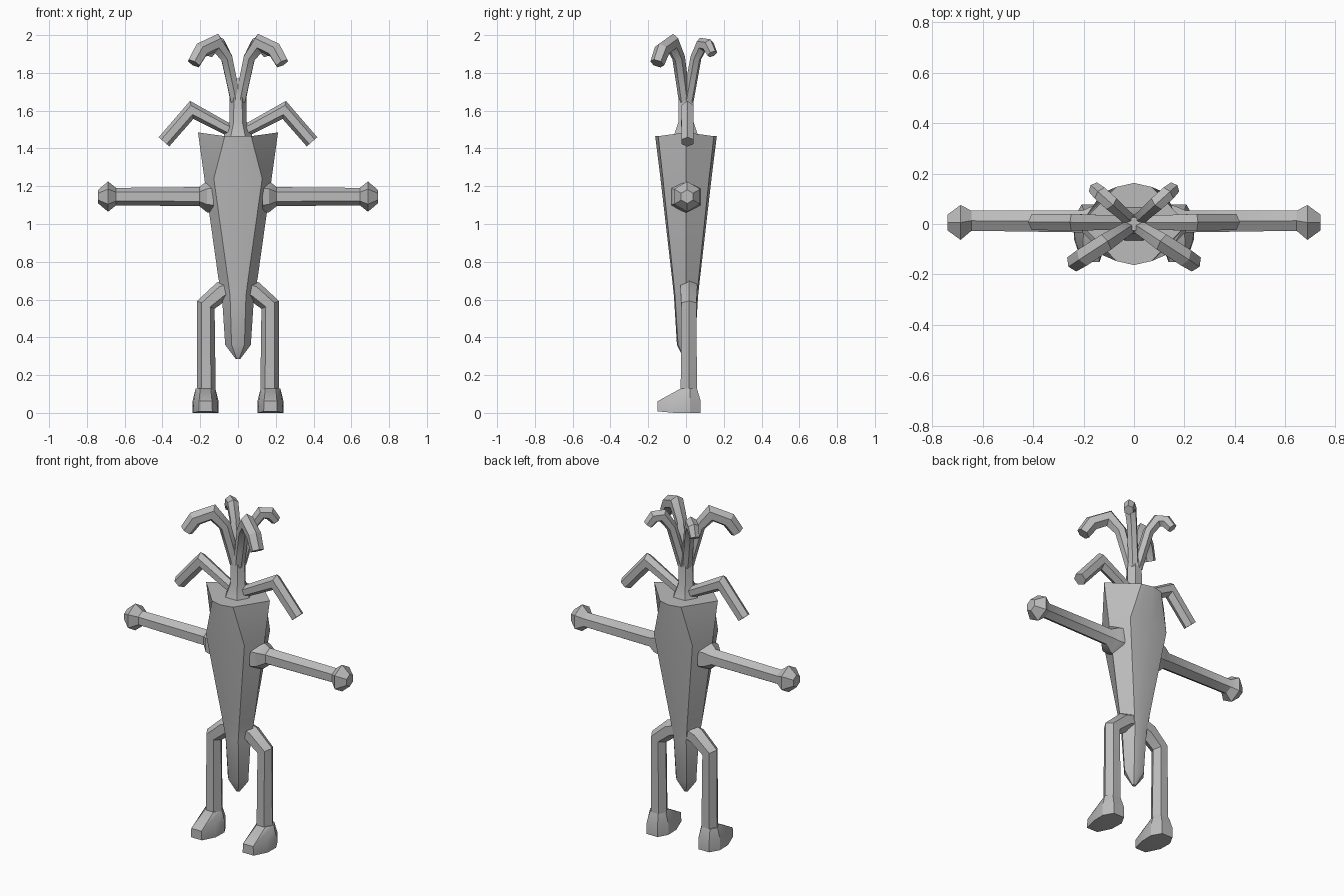
import bpy, bmesh, math
from mathutils import Vector

if "Cube" in bpy.data.objects:
    bpy.data.objects.remove(bpy.data.objects["Cube"])

grey = bpy.data.materials.new("plain grey")
grey.diffuse_color = (0.5, 0.5, 0.5, 1)
grey.use_nodes = True
grey.node_tree.nodes["Principled BSDF"].inputs["Base Color"].default_value = grey.diffuse_color


def finish(name, bm):
    """Turn a bmesh into a named object with sharp-edged smooth shading."""
    bmesh.ops.recalc_face_normals(bm, faces=bm.faces)
    mesh = bpy.data.meshes.new(name)
    bm.to_mesh(mesh)
    bm.free()
    mesh.materials.append(grey)
    ob = bpy.data.objects.new(name, mesh)
    bpy.context.collection.objects.link(ob)
    bpy.ops.object.select_all(action='DESELECT')
    ob.select_set(True)
    bpy.context.view_layer.objects.active = ob
    bpy.ops.object.shade_smooth_by_angle(angle=math.radians(30))
    return ob


def loft(name, rings):
    """Skin a list of equal-length point rings and cap both ends."""
    bm = bmesh.new()
    vs = [[bm.verts.new(p) for p in ring] for ring in rings]
    n = len(vs[0])
    for a, b in zip(vs, vs[1:]):
        for i in range(n):
            j = (i + 1) % n
            bm.faces.new((a[i], a[j], b[j], b[i]))
    bm.faces.new(vs[0][::-1])
    bm.faces.new(vs[-1])
    return finish(name, bm)


def limb(name, path, radii, side, turn=0.0):
    """Six-sided tube along a planar path; side is the plane's normal."""
    pts = [Vector(p) for p in path]
    side = Vector(side).normalized()
    rings = []
    for i, p in enumerate(pts):
        dirs = []
        if i > 0:
            dirs.append((p - pts[i - 1]).normalized())
        if i < len(pts) - 1:
            dirs.append((pts[i + 1] - p).normalized())
        t = sum(dirs, Vector()).normalized()
        up = t.cross(side).normalized()
        miter = 1 / max(0.7, t.dot(dirs[0]))
        r = radii[i]
        ring = []
        for k in range(6):
            a = turn + k * math.pi / 3
            ring.append(p + side * r * math.cos(a) + up * r * miter * math.sin(a))
        rings.append(ring)
    return loft(name, rings)


# Tapering root body: z, side reach, edge x, edge y, front reach, rim lift
rings = []
for z, w, ex, ey, f, lift in [(0.285, 0.012, 0.006, 0.008, 0.01, 0),
                              (0.36, 0.068, 0.034, 0.042, 0.048, 0),
                              (0.62, 0.085, 0.042, 0.058, 0.064, 0),
                              (0.72, 0.105, 0.055, 0.068, 0.075, 0),
                              (1.24, 0.178, 0.128, 0.122, 0.135, 0),
                              (1.465, 0.212, 0.07, 0.147, 0.163, 0.02)]:
    rings.append([(w, 0, z + lift), (ex, ey, z), (0, f, z), (-ex, ey, z),
                  (-w, 0, z + lift), (-ex, -ey, z), (0, -f, z), (ex, -ey, z)])
loft("body", rings)

# Central stalk
limb("stalk", [(0, 0, 1.44), (0, 0, 1.48), (0, 0, 1.54), (0, 0, 1.68), (0, 0, 1.77)],
     [0.085, 0.07, 0.046, 0.044, 0.03], (1, 0, 0))

for s, word in ((1, "right"), (-1, "left")):
    # Curled top leaves, front and back
    limb("front_leaf_" + word,
         [(s * x, -0.65 * x, z) for x, z in
          [(0.012, 1.65), (0.03, 1.74), (0.06, 1.88), (0.115, 1.958), (0.195, 1.92), (0.234, 1.85)]],
         [0.03, 0.032, 0.034, 0.041, 0.042, 0.038], (0.65 * s, 1, 0), math.pi / 6)
    limb("back_leaf_" + word,
         [(s * x, 0.9 * x, z) for x, z in
          [(0.012, 1.65), (0.03, 1.74), (0.058, 1.88), (0.095, 1.95), (0.13, 1.945), (0.155, 1.90)]],
         [0.03, 0.03, 0.03, 0.034, 0.034, 0.028], (-0.9 * s, 1, 0), math.pi / 6)

    # Drooping side leaves
    limb("side_leaf_" + word,
         [(0, 0.005, 1.475), (s * 0.07, 0.005, 1.51), (s * 0.245, 0.007, 1.604), (s * 0.392, 0.008, 1.435)],
         [0.03, 0.033, 0.038, 0.037], (0, 1, 0), math.pi / 6)

    # Arm with flared shoulder and faceted hand
    limb("arm_" + word,
         [(s * x, y, 1.145) for x, y in
          [(0.13, 0.0), (0.165, 0.0), (0.205, 0.01), (0.645, 0.013), (0.688, 0.006), (0.74, 0.006)]],
         [0.09, 0.082, 0.05, 0.046, 0.08, 0.036], (0, 1, 0), math.pi / 6)

    # Bent leg
    limb("leg_" + word,
         [(s * 0.03, 0.015, 0.665), (s * 0.085, 0.015, 0.645), (s * 0.17, 0.015, 0.572), (s * 0.168, 0.015, 0.11)],
         [0.05, 0.052, 0.046, 0.05], (0, 1, 0), math.pi / 6)

    # Foot: convex wedge with the toe to the front
    bm = bmesh.new()
    for x, y, z in [(0.068, 0.02, 0), (0.068, 0.02, 0.065), (0.052, 0.02, 0.13),
                    (0.036, 0.077, 0), (0.036, 0.077, 0.065), (0.028, 0.058, 0.13),
                    (0.028, -0.026, 0.13), (0.066, -0.06, 0), (0.062, -0.06, 0.065),
                    (0.036, -0.15, 0.008), (0.034, -0.15, 0.062)]:
        for m in (1, -1):
            bm.verts.new((s * 0.172 + m * x, y, z))
    bmesh.ops.convex_hull(bm, input=bm.verts)
    bmesh.ops.dissolve_limit(bm, angle_limit=0.02, verts=bm.verts, edges=bm.edges)
    finish("foot_" + word, bm)
